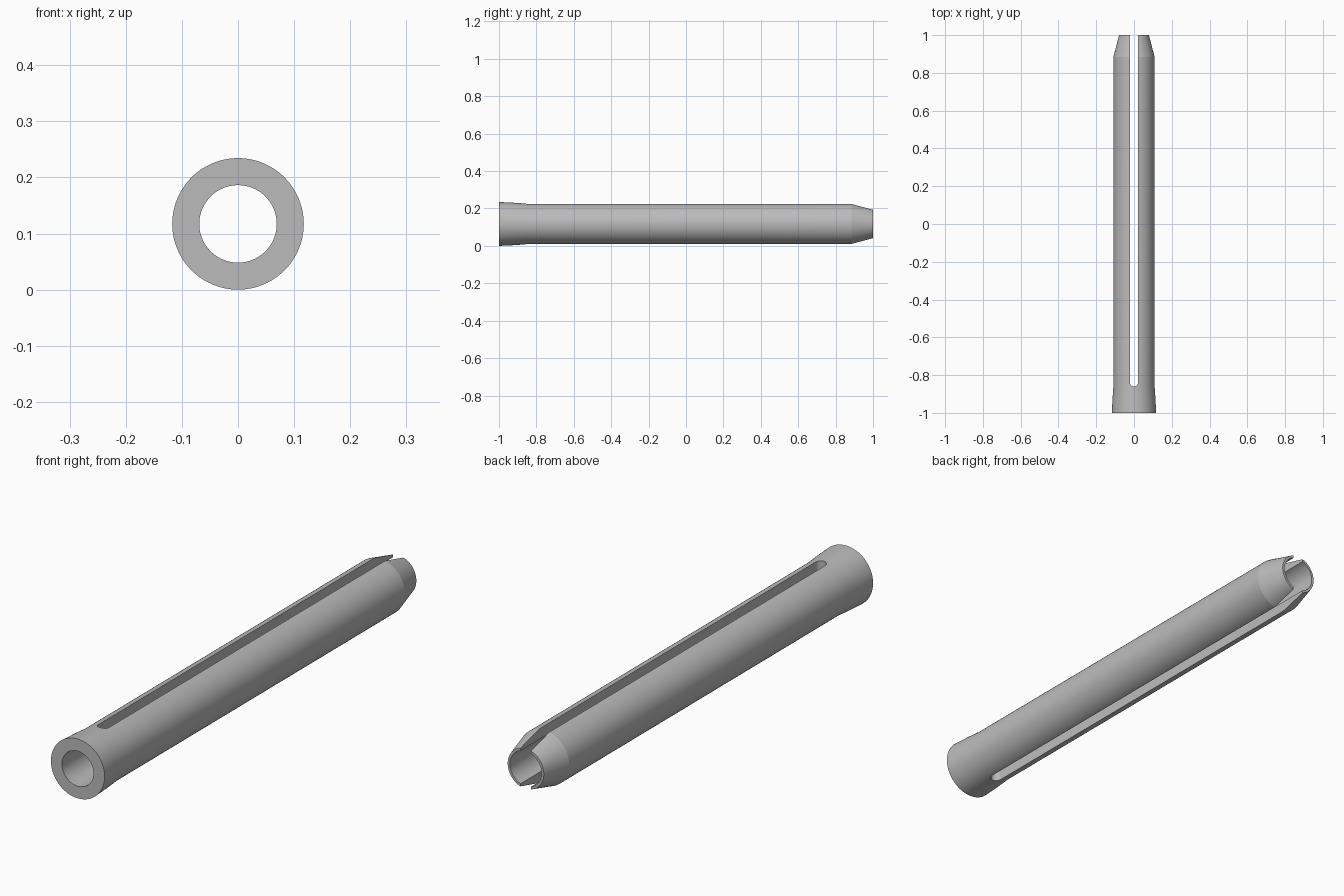
import bpy, bmesh, math
from mathutils import Matrix, Vector

cube = bpy.data.objects.get("Cube")
if cube:
    bpy.data.objects.remove(cube)

RADIUS = 0.1172      # rim radius, also the axis height
SLOT = 0.0225        # half width of the slot
SLOT_END = -0.86

steel = bpy.data.materials.new("grey steel")
steel.use_nodes = True
colour = (0.5, 0.5, 0.5, 1)
steel.diffuse_color = colour
steel.node_tree.nodes["Principled BSDF"].inputs["Base Color"].default_value = colour


def add_object(name, bm):
    bmesh.ops.recalc_face_normals(bm, faces=bm.faces)
    mesh = bpy.data.meshes.new(name)
    bm.to_mesh(mesh)
    bm.free()
    mesh.materials.append(steel)
    obj = bpy.data.objects.new(name, mesh)
    bpy.context.collection.objects.link(obj)
    return obj


def lathe(name, profile, sides):
    """Revolve a closed (radius, y) profile around the lengthwise axis."""
    bm = bmesh.new()
    rings = []
    for i in range(sides):
        a = math.tau * i / sides
        rings.append([bm.verts.new((r * math.cos(a), y, RADIUS + r * math.sin(a)))
                      for r, y in profile])
    n = len(profile)
    for i in range(sides):
        here, there = rings[i], rings[(i + 1) % sides]
        for j in range(n):
            k = (j + 1) % n
            bm.faces.new((here[j], here[k], there[k], there[j]))
    return add_object(name, bm)


# Hollow sleeve: flared rim, straight shaft, tapered tip, straight bore
sleeve = lathe("slotted_sleeve", [
    (0.069, -1), (RADIUS, -1), (0.1135, -0.92), (0.109, -0.86),
    (0.109, 0.885), (0.079, 1), (0.069, 1)], 96)

# Slot cutter: round-ended outline extruded through both walls
bm = bmesh.new()
outline = [(SLOT, 1.1), (-SLOT, 1.1)]
for i in range(17):
    a = math.pi + math.pi * i / 16
    outline.append((SLOT * math.cos(a), SLOT_END + SLOT + SLOT * math.sin(a)))
base = bm.faces.new([bm.verts.new((x, y, -0.1)) for x, y in outline])
top = bmesh.ops.extrude_face_region(bm, geom=[base])["geom"]
bmesh.ops.translate(bm, vec=Vector((0, 0, 0.5)),
                    verts=[v for v in top if isinstance(v, bmesh.types.BMVert)])
cutter = add_object("slot_cutter", bm)
cutter.hide_render = True
cutter.display_type = 'WIRE'

# Cut the slot, then drop the cutter
cut = sleeve.modifiers.new("slot", 'BOOLEAN')
cut.operation = 'DIFFERENCE'
cut.solver = 'EXACT'
cut.object = cutter
bpy.context.view_layer.objects.active = sleeve
sleeve.select_set(True)
bpy.ops.object.modifier_apply(modifier=cut.name)
bpy.data.objects.remove(cutter)

# Smooth round walls, sharp rims and slot edges
bpy.ops.object.shade_smooth_by_angle(angle=math.radians(12))
